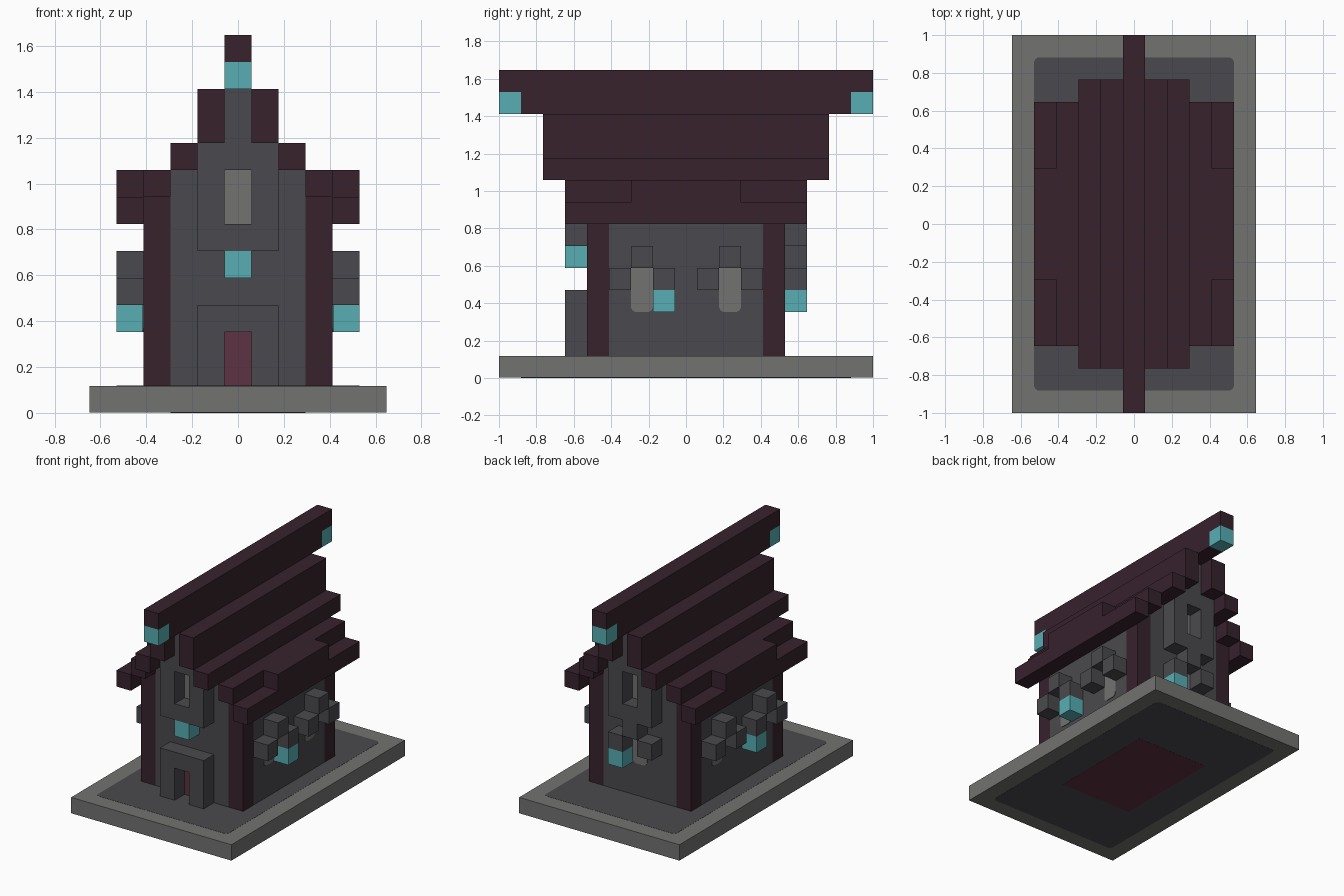
import bpy
import bmesh
from mathutils import Vector

cube = bpy.data.objects.get("Cube")
if cube:
    bpy.data.objects.remove(cube, do_unlink=True)

U = 2 / 17        # edge of one building block
THIN = 0.004      # thickness of painted plates


def material(name, hex_code):
    def linear(i):
        c = int(hex_code[i:i + 2], 16) / 255
        return c / 12.92 if c <= 0.04045 else ((c + 0.055) / 1.055) ** 2.4
    colour = (linear(0), linear(2), linear(4), 1)
    mat = bpy.data.materials.new(name)
    mat.use_nodes = True
    mat.diffuse_color = colour
    bsdf = mat.node_tree.nodes["Principled BSDF"]
    bsdf.inputs["Base Color"].default_value = colour
    bsdf.inputs["Roughness"].default_value = 0.9
    return mat


STONE = material("dark stone", "4a494d")
PALE = material("pale grey", "727271")
TIMBER = material("dark plum timber", "37222c")
RED = material("door red", "5d3242")
TEAL = material("teal lantern", "57aeb3")


def add_box(bm, lo, hi):
    lo, hi = Vector(lo), Vector(hi)
    verts = bmesh.ops.create_cube(bm, size=1)["verts"]
    for v in verts:
        v.co = (lo + hi) / 2 + Vector(a * b for a, b in zip(v.co, hi - lo))
    return verts


def finish(name, bm, mat):
    mesh = bpy.data.meshes.new(name)
    bm.to_mesh(mesh)
    bm.free()
    mesh.materials.append(mat)
    obj = bpy.data.objects.new(name, mesh)
    bpy.context.collection.objects.link(obj)
    return obj


def blocks(name, mat, *cells, mx=False, my=False):
    """Boxes from inclusive block ranges (x0, x1, y0, y1, z0, z1), mirrored on request."""
    bm = bmesh.new()
    for x0, x1, y0, y1, z0, z1 in cells:
        for sx in ((1, -1) if mx else (1,)):
            for sy in ((1, -1) if my else (1,)):
                xs, ys = sorted((x0 * sx, x1 * sx)), sorted((y0 * sy, y1 * sy))
                add_box(bm, ((xs[0] - .5) * U, (ys[0] - .5) * U, z0 * U),
                        ((xs[1] + .5) * U, (ys[1] + .5) * U, (z1 + 1) * U))
    return finish(name, bm, mat)


def plate(name, mat, lo, hi, axis=None, low_only=False):
    """Plate with the corners around one axis rounded, or only its lower ones."""
    bm = bmesh.new()
    add_box(bm, lo, hi)
    if axis is not None:
        edges = []
        for e in bm.edges:
            a, b = (v.co for v in e.verts)
            if abs((a - b)[axis]) > 1e-6 and all(abs((a - b)[i]) < 1e-6 for i in range(3) if i != axis):
                if not low_only or a.z < (lo[2] + hi[2]) / 2:
                    edges.append(e)
        bmesh.ops.bevel(bm, geom=edges, offset=U / 4, segments=4, profile=0.5, affect='EDGES')
    return finish(name, bm, mat)


# Base: pale kerb, dark courtyard showing on both faces, red floor beneath
plate("base_kerb", PALE, (-5.5 * U, -8.5 * U, .002), (5.5 * U, 8.5 * U, U))
plate("courtyard", STONE, (-4.5 * U, -7.5 * U, .001), (4.5 * U, 7.5 * U, U + .001), axis=2)
plate("house_floor", RED, (-2.5 * U, -3.5 * U, 0), (2.5 * U, 3.5 * U, THIN))

# Walls, gables and corner posts
blocks("side_walls", STONE, (3, 3, -3, 3, 1, 7), mx=True)
blocks("gable_walls", STONE, (-2, 2, 4, 4, 1, 8), (-1, 1, 4, 4, 9, 9),
       (0, 0, 4, 5, 10, 11), my=True)
blocks("corner_posts", TIMBER, (3, 3, 4, 4, 1, 7), mx=True, my=True)

# Stepped roof, eaves to ridge
blocks("roof_eaves", TIMBER, (4, 4, -5, 5, 7, 7), (4, 4, -2, 2, 8, 8), mx=True)
blocks("roof_lower_step", TIMBER, (3, 3, -5, 5, 8, 8), mx=True)
blocks("roof_middle_step", TIMBER, (2, 2, -6, 6, 9, 9), mx=True)
blocks("roof_upper_step", TIMBER, (1, 1, -6, 6, 10, 11), mx=True)
blocks("ridge_beam", TIMBER, (0, 0, -8, 8, 13, 13), (0, 0, -7, 7, 12, 12))
blocks("ridge_lanterns", TEAL, (0, 0, 8, 8, 12, 12), my=True)

# Upper window frames on both gables, door frame on the front
blocks("gable_window_frames", STONE, (1, 1, 5, 5, 6, 9), (0, 0, 5, 5, 6, 6),
       (0, 0, 5, 5, 9, 9), mx=True, my=True)
blocks("door_frame", STONE, (1, 1, -5, -5, 1, 3), (0, 0, -5, -5, 3, 3), mx=True)
blocks("front_lantern", TEAL, (0, 0, -5, -5, 5, 5))

# Stone hoods and lanterns around the lower windows
for y in (-2, 2):
    side = "front" if y < 0 else "back"
    blocks(side + "_side_window_hoods", STONE, (4, 4, y, y, 5, 5),
           (4, 4, y - 1, y - 1, 4, 4), (4, 4, y + 1, y + 1, 4, 4), mx=True)
blocks("side_lanterns", TEAL, (4, 4, -1, -1, 3, 3), mx=True)
blocks("back_window_hood", STONE, (0, 0, 5, 5, 5, 5), (1, 1, 5, 5, 4, 4), (-1, -1, 5, 5, 4, 4))
blocks("back_lantern", TEAL, (1, 1, 5, 5, 3, 3))

# Door and window panes
FACE_Y, FACE_X, H = 4.5 * U, 3.5 * U, U / 2
plate("door", RED, (-H, -FACE_Y - THIN, U), (H, -FACE_Y, 3 * U))
for side, y in (("front", -FACE_Y - THIN), ("back", FACE_Y)):
    plate(side + "_gable_window", PALE, (-H, y, 7 * U), (H, y + THIN, 9 * U))
plate("back_window", PALE, (-H, FACE_Y, 3 * U), (H, FACE_Y + THIN, 5 * U), axis=1, low_only=True)
for side, x in (("right", -FACE_X - THIN), ("left", FACE_X)):
    for end, y in (("front", -2 * U), ("back", 2 * U)):
        plate(f"{side}_{end}_window", PALE, (x, y - H, 3 * U), (x + THIN, y + H, 5 * U),
              axis=0, low_only=True)
